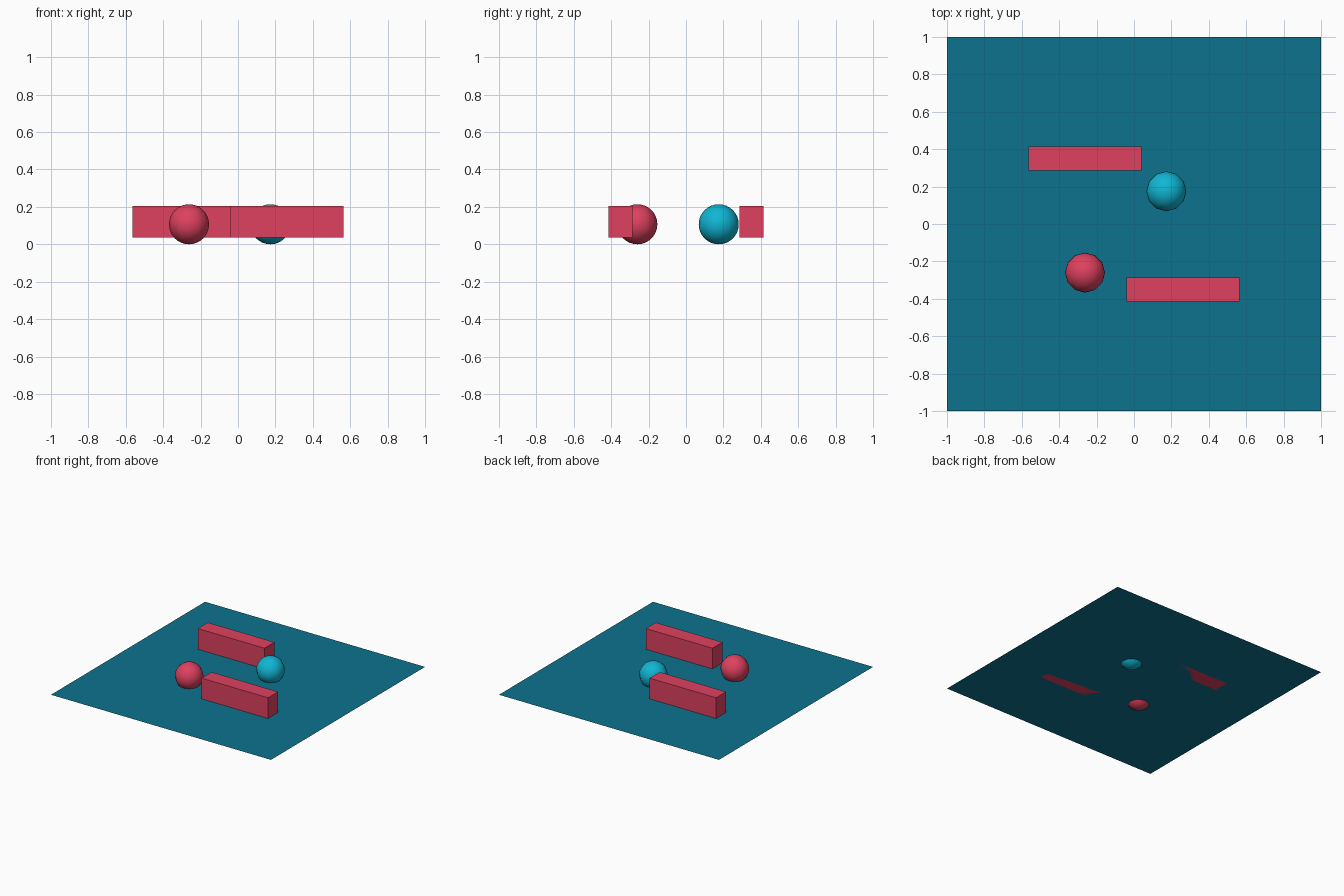
import bpy

if "Cube" in bpy.data.objects:
    bpy.data.objects.remove(bpy.data.objects["Cube"])

def lin(c):
    c /= 255
    return c / 12.92 if c <= 0.04045 else ((c + 0.055) / 1.055) ** 2.4

def material(name, r, g, b):
    m = bpy.data.materials.new(name)
    m.diffuse_color = (lin(r), lin(g), lin(b), 1)
    m.use_nodes = True
    m.node_tree.nodes["Principled BSDF"].inputs["Base Color"].default_value = m.diffuse_color
    return m

RED = material("red", 222, 65, 95)
CYAN = material("cyan", 16, 182, 212)
TEAL = material("dark teal", 13, 114, 143)

FLOOR_Z = 0.036

def finish(name, mat):
    ob = bpy.context.object
    ob.name = name
    ob.data.materials.append(mat)
    return ob

# Thin sheet floor
bpy.ops.mesh.primitive_plane_add(size=2, location=(0, 0, FLOOR_Z))
finish("floor", TEAL)

# Two bars resting on the floor, point-symmetric about the centre
for name, s in (("front_bar", 1), ("back_bar", -1)):
    bpy.ops.mesh.primitive_cube_add(size=1, location=(0.262 * s, -0.35 * s, FLOOR_Z + 0.085))
    ob = finish(name, RED)
    ob.scale = (0.605, 0.13, 0.17)
    bpy.ops.object.transform_apply(location=False, rotation=False, scale=True)

# Two balls sunk a little through the floor
for name, x, y, mat in (("red_ball", -0.262, -0.26, RED), ("cyan_ball", 0.173, 0.175, CYAN)):
    bpy.ops.mesh.primitive_uv_sphere_add(segments=12, ring_count=16, radius=0.107,
                                         location=(x, y, 0.107))
    finish(name, mat)
    bpy.ops.object.shade_smooth()
